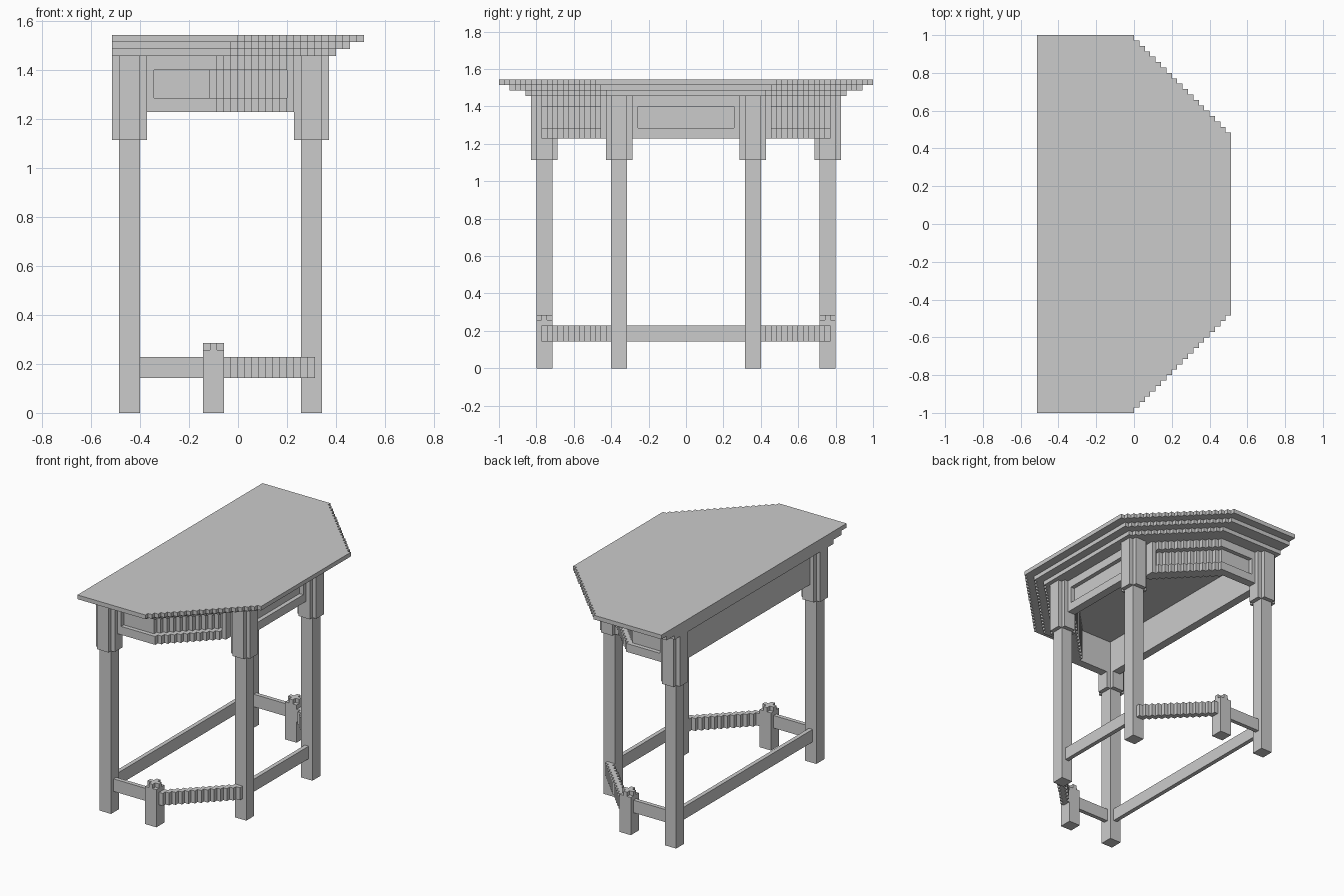
import bpy, bmesh

if "Cube" in bpy.data.objects:
    bpy.data.objects.remove(bpy.data.objects["Cube"])

V = 2 / 70  # size of one block; all coordinates below are in blocks


def prism(name, pts, z0, z1, mirror=False):
    """Extrude a flat outline from z0 to z1, optionally mirrored across y."""
    bm = bmesh.new()
    face = bm.faces.new([bm.verts.new((x * V, y * V, z0 * V)) for x, y in pts])
    ext = bmesh.ops.extrude_face_region(bm, geom=[face])
    top = [e for e in ext["geom"] if isinstance(e, bmesh.types.BMVert)]
    bmesh.ops.translate(bm, verts=top, vec=(0, 0, (z1 - z0) * V))
    bmesh.ops.recalc_face_normals(bm, faces=bm.faces)
    me = bpy.data.meshes.new(name)
    bm.to_mesh(me)
    bm.free()
    ob = bpy.data.objects.new(name, me)
    bpy.context.collection.objects.link(ob)
    if mirror:
        m = ob.modifiers.new("Mirror", "MIRROR")
        m.use_axis = (False, True, False)
        m.use_mirror_merge = False
    return ob


def box(name, x0, x1, y0, y1, z0, z1, mirror=False):
    return prism(name, [(x0, y0), (x1, y0), (x1, y1), (x0, y1)], z0, z1, mirror)


def steps(x0, x1, cap, s):
    """Edge that runs flat at y = cap, then descends one block per column."""
    pts, last = [], None
    for i in range(x0, x1):
        y = min(cap, s + 1 - i)
        if y != last:
            if last is not None:
                pts.append((i, last))
            pts.append((i, y))
        last = y
    return pts + [(x1, last)]


def strip(name, x0, x1, outer, inner, z0, z1):
    pts = steps(x0, x1, *outer) + steps(x0, x1, *inner)[::-1]
    return prism(name, pts, z0, z1, True)


def cross(cx, cy, r, n):
    """Square of half size r with its corners notched to half size n."""
    q = [(r, -n), (r, n), (n, n), (n, r), (-n, r), (-n, n),
         (-r, n), (-r, -n), (-n, -n), (-n, -r), (n, -r), (n, -n)]
    return [(cx + x, cy + y) for x, y in q]


# Stepped table top, three layers
for name, x1, cap, s, z in [("table_top", 18, 35, 33, 53),
                            ("upper_moulding", 16, 33, 30, 52),
                            ("lower_moulding", 14, 30, 27, 51)]:
    half = steps(-18, x1, cap, s)
    prism(name, half + [(x, -y) for x, y in reversed(half)], z, z + 1)

# Four long legs with notched blocks at the top
for name, cx, cy in [("back_leg", -15.5, 26.5), ("front_leg", 10.5, 12.5)]:
    box(name, cx - 1.5, cx + 1.5, cy - 1.5, cy + 1.5, 0, 39, True)
    prism(name + "_block", cross(cx, cy, 2.5, 1.5), 39, 51, True)

# Short side posts with a cross-shaped cap
box("short_post", -5, -2, 25, 28, 0, 9, True)
prism("short_post_cap", cross(-3.5, 26.5, 1.5, 0.5), 9, 10, True)

# Bent side aprons: rails, recessed panel, end stiles
OUT, PANEL, IN = (27, 22), (26, 20), (25, 18)
strip("side_apron_bottom_rail", -13, 8, OUT, IN, 43, 45)
strip("side_apron_top_rail", -13, 8, OUT, IN, 49, 51)
strip("side_apron_panel", -12, 7, PANEL, IN, 45, 49)
strip("side_apron_back_stile", -13, -12, OUT, IN, 45, 49)
strip("side_apron_front_stile", 7, 8, OUT, IN, 45, 49)

# Front apron with recessed panel, plain back apron
box("front_apron_bottom_rail", 9, 11, -10, 10, 43, 45)
box("front_apron_top_rail", 9, 11, -10, 10, 49, 51)
box("front_apron_panel", 9, 10, -9, 9, 45, 49)
box("front_apron_stile", 9, 11, 9, 10, 45, 49, True)
box("back_apron", -16, -14, -24, 24, 43, 51)

# Stretchers
box("back_stretcher", -16, -15, -25, 25, 5, 8)
box("front_stretcher", 10, 11, -11, 11, 5, 8)
box("side_stretcher", -14, -5, 26, 27, 5, 8, True)
strip("diagonal_stretcher", -2, 11, (27, 24), (25, 22), 5, 8)
